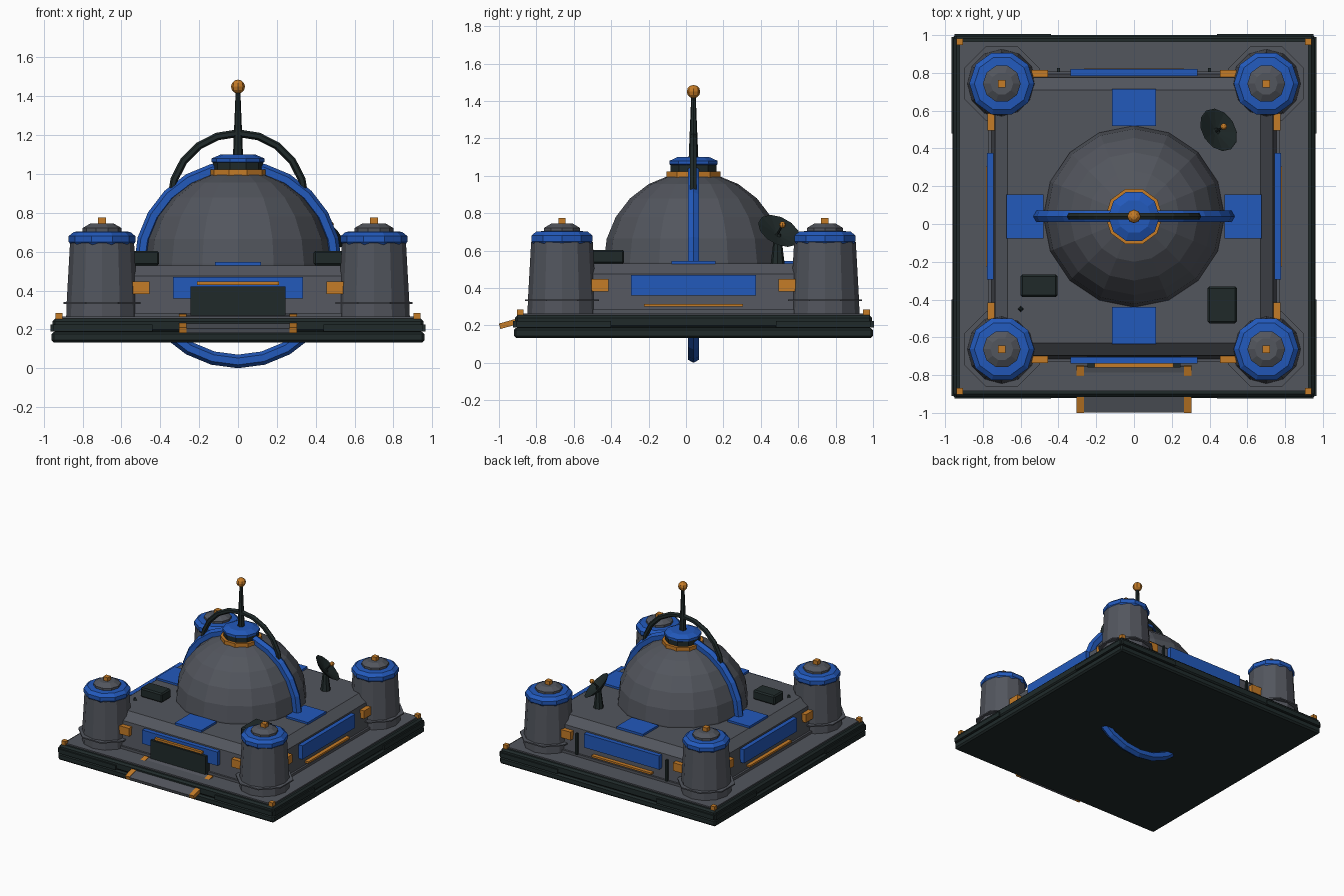
import bpy, bmesh, math
from mathutils import Vector, Matrix

cube = bpy.data.objects.get("Cube")
if cube:
    bpy.data.objects.remove(cube, do_unlink=True)


def material(name, rgb):
    m = bpy.data.materials.new(name)
    m.use_nodes = True
    m.diffuse_color = (*rgb, 1)
    m.node_tree.nodes["Principled BSDF"].inputs["Base Color"].default_value = (*rgb, 1)
    return m


GREY = material("slate grey", (0.085, 0.092, 0.11))
BLUE = material("strong blue", (0.016, 0.1, 0.5))
DARK = material("dark green grey", (0.014, 0.023, 0.023))
GOLD = material("amber", (0.56, 0.2, 0.02))
CY = 0.04                       # centre of the compound along y


def finish(name, bm, mat):
    bmesh.ops.recalc_face_normals(bm, faces=bm.faces)
    me = bpy.data.meshes.new(name)
    bm.to_mesh(me)
    bm.free()
    me.materials.append(mat)
    ob = bpy.data.objects.new(name, me)
    bpy.context.collection.objects.link(ob)
    return ob


def box(name, mat, center, size, bevel=0.0, rot=None):
    bm = bmesh.new()
    bmesh.ops.create_cube(bm, size=1)
    bmesh.ops.scale(bm, vec=size, verts=bm.verts)
    if bevel:
        bmesh.ops.bevel(bm, geom=bm.edges[:], offset=bevel, segments=1, affect='EDGES')
    ob = finish(name, bm, mat)
    ob.matrix_world = Matrix.Translation(center) @ (rot or Matrix()).to_4x4()
    return ob


def lathe(name, mat, profile, sides, center=(0, 0, 0), turn=0.0, rot=None):
    """Closed stack of rings from (radius, height) pairs."""
    bm = bmesh.new()
    rings = []
    for r, z in profile:
        angles = [turn + math.tau * i / sides for i in range(sides)]
        rings.append([bm.verts.new((r * math.cos(a), r * math.sin(a), z)) for a in angles])
    for low, high in zip(rings, rings[1:]):
        for i in range(sides):
            j = (i + 1) % sides
            bm.faces.new((low[i], low[j], high[j], high[i]))
    bm.faces.new(rings[0][::-1])
    bm.faces.new(rings[-1])
    ob = finish(name, bm, mat)
    ob.matrix_world = Matrix.Translation(center) @ (rot or Matrix()).to_4x4()
    return ob


def hoop(name, mat, z, major, minor, steps, sides):
    """Upright ring facing the front."""
    bm = bmesh.new()
    rings = []
    for i in range(steps):
        a = math.tau * i / steps
        ring = []
        for k in range(sides):
            b = math.tau * k / sides
            r = major + minor * math.cos(b)
            ring.append(bm.verts.new((r * math.cos(a), CY + minor * math.sin(b), z + r * math.sin(a))))
        rings.append(ring)
    for i in range(steps):
        p, q = rings[i], rings[(i + 1) % steps]
        for k in range(sides):
            n = (k + 1) % sides
            bm.faces.new((p[k], p[n], q[n], q[k]))
    return finish(name, bm, mat)


def ball(name, mat, center, radius):
    bm = bmesh.new()
    bmesh.ops.create_uvsphere(bm, u_segments=8, v_segments=6, radius=radius)
    ob = finish(name, bm, mat)
    ob.location = center
    return ob


def wall_box(name, mat, side, along, z, out, size):
    """Box on one of four sides: 0 front, 1 left, 2 back, 3 right."""
    rot = Matrix.Rotation(side * math.pi / 2, 3, 'Z')
    center = rot @ Vector((along, -out, z)) + Vector((0, CY, 0))
    return box(name, mat, center, size, 0, rot)


# Stepped base and deck
box("base_lower_slab", DARK, (0, CY, 0.16), (1.92, 1.92, 0.055), 0.012)
box("base_upper_slab", DARK, (0, CY, 0.22), (1.91, 1.91, 0.07), 0.014)
box("deck", GREY, (0, CY, 0.255), (1.85, 1.85, 0.02))
for side in range(4):
    for s in (-1, 1):
        wall_box("base_rail", DARK, side, s * 0.695, 0.207, 0.955, (0.51, 0.02, 0.035))

# Main block with sloped roof edge
SQ = math.sqrt(2)
block = [(0.77, 0.26), (0.77, 0.285), (0.755, 0.285), (0.735, 0.475), (0.67, 0.53)]
lathe("main_block", GREY, [(r * SQ, z) for r, z in block], 4, (0, CY, 0), math.pi / 4)

# Wall panels, brackets and light strips
for side in range(4):
    wall_box("wall_panel", BLUE, side, 0, 0.415, 0.762, (0.67, 0.035, 0.11))
    wall_box("roof_pad", BLUE, side, 0, 0.537, 0.577, (0.235, 0.195, 0.018))
    for s in (-1, 1):
        wall_box("wall_bracket", GOLD, side, s * 0.5, 0.415, 0.755, (0.09, 0.04, 0.065))
    if side:
        wall_box("light_strip", GOLD, side, 0, 0.308, 0.768, (0.53, 0.03, 0.015))
for s in (-1, 1):
    wall_box("back_post", DARK, 2, s * 0.4, 0.37, 0.775, (0.015, 0.02, 0.17))

# Door and ramp
wall_box("door", DARK, 0, 0, 0.34, 0.77, (0.49, 0.06, 0.16))
wall_box("door_light", GOLD, 0, 0, 0.437, 0.775, (0.42, 0.05, 0.018))
tilt = Matrix.Rotation(math.atan2(0.07, 0.25), 3, 'X')
box("ramp", GREY, (0, -0.873, 0.228), (0.53, 0.255, 0.025), 0, tilt)
for s in (-1, 1):
    box("ramp_edge", GOLD, (s * 0.285, -0.873, 0.23), (0.04, 0.255, 0.03), 0, tilt)

# Dome, crown and mast
dome = [(0.48 * math.cos(math.radians(a)), 0.54 + 0.48 * math.sin(math.radians(a)))
        for a in range(0, 90, 15)]
lathe("dome", GREY, [(0.48, 0.52)] + dome + [(0.02, 1.02)], 16, (0, CY, 0))
hoop("dome_hoop", BLUE, 0.535, 0.5, 0.035, 24, 6)
hoop("upper_hoop", DARK, 0.865, 0.345, 0.02, 20, 6)
lathe("crown_light", GOLD, [(0.152, 0.99), (0.152, 1.022)], 10, (0, CY, 0))
lathe("crown_collar", DARK, [(0.13, 1.02), (0.13, 1.062)], 10, (0, CY, 0))
lathe("crown_cap", BLUE, [(0.115, 1.05), (0.136, 1.062), (0.136, 1.08), (0.09, 1.1)], 10, (0, CY, 0))
lathe("mast", DARK, [(0.026, 1.09), (0.012, 1.43)], 8, (0, CY, 0))
ball("mast_light", GOLD, (0, CY, 1.45), 0.036)

# Corner towers and deck lights
for sx in (-1, 1):
    for sy in (-1, 1):
        at = (sx * 0.7, CY + sy * 0.703, 0)
        lathe("tower", GREY, [(0.185, 0.25), (0.182, 0.34), (0.165, 0.645)], 12, at)
        lathe("tower_flange", GREY, [(0.215, 0.33), (0.215, 0.34)], 8, at, math.pi / 8)
        lathe("tower_cap", BLUE, [(0.16, 0.635), (0.172, 0.65), (0.172, 0.68), (0.145, 0.702), (0.1, 0.705)], 10, at)
        lathe("tower_hatch", GREY, [(0.1, 0.7), (0.1, 0.722), (0.06, 0.745)], 10, at)
        box("tower_light", GOLD, (at[0], at[1], 0.755), (0.04, 0.04, 0.04))
        box("corner_light", GOLD, (sx * 0.922, CY + sy * 0.925, 0.265), (0.035, 0.035, 0.04))

# Roof equipment
box("roof_unit", DARK, (-0.503, -0.327, 0.567), (0.195, 0.12, 0.075), 0.01)
box("roof_unit", DARK, (0.467, -0.428, 0.567), (0.155, 0.195, 0.075), 0.01)
lathe("roof_vent", DARK, [(0.018, 0.525), (0.006, 0.55)], 4, (-0.6, -0.45, 0))

# Dish
hub = Vector((0.435, 0.49, 0.69))
aim = Vector((0.59, 0.38, 0.71)).normalized()
face = aim.to_track_quat('Z', 'Y').to_matrix()
lathe("dish_stand", DARK, [(0.038, 0.525), (0.018, 0.69)], 8, (0.435, 0.49, 0))
lathe("dish", DARK, [(0.03, -0.02), (0.085, 0), (0.122, 0.022), (0.115, 0.022), (0.02, 0)], 12, hub, 0, face)
lathe("dish_feed", DARK, [(0.006, 0), (0.006, 0.06)], 6, hub, 0, face)
ball("dish_light", GOLD, hub + aim * 0.068, 0.018)
